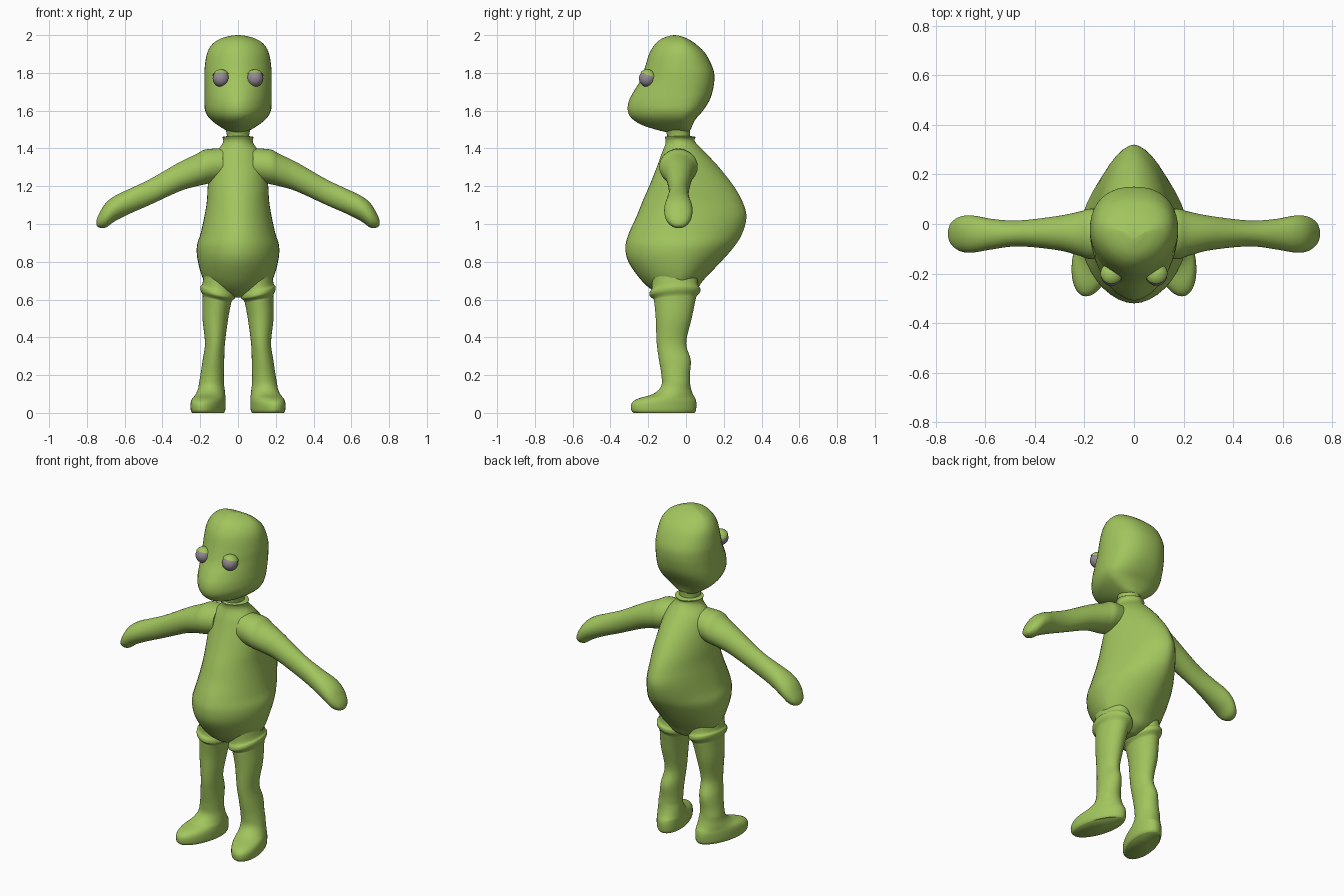
import bpy, bmesh, math
from mathutils import Vector


def material(name, rgb):
    m = bpy.data.materials.new(name)
    m.diffuse_color = (*rgb, 1)
    return m


GREEN = material("leaf_green", (0.36, 0.56, 0.11))
GREY = material("eye_grey", (0.29, 0.26, 0.29))


def finish(name, bm, mat, mirror=False):
    bmesh.ops.recalc_face_normals(bm, faces=bm.faces)
    me = bpy.data.meshes.new(name)
    bm.to_mesh(me)
    bm.free()
    me.materials.append(mat)
    me.shade_smooth()
    me.set_sharp_from_angle(angle=math.radians(60))
    ob = bpy.data.objects.new(name, me)
    bpy.context.collection.objects.link(ob)
    if mirror:
        ob.modifiers.new("mirror", "MIRROR").use_mirror_merge = False
    return ob


def smooth_rows(rows, steps=5):
    """Catmull-Rom interpolation through the section parameters."""
    out = []
    for i in range(len(rows) - 1):
        a, b, c, d = (rows[max(0, min(len(rows) - 1, i + k))] for k in (-1, 0, 1, 2))
        for s in range(steps):
            t = s / steps
            out.append([q + 0.5 * t * (r - p + t * (2*p - 5*q + 4*r - w + t * (3*(q - r) + w - p)))
                        for p, q, r, w in zip(a, b, c, d)])
    return out + [list(rows[-1])]


def spow(v, e):
    return math.copysign(abs(v) ** e, v)


def loft(name, rows, place=lambda x, y, h: (x, y, h), wide=None, nf=2.0, nb=2.0,
         mirror=False, n=40):
    """rows: (height, centre x, half width, front y, back y)."""
    bm = bmesh.new()
    rings = []
    for h, cx, w, yf, yb in smooth_rows(rows):
        yc = (yf + yb) / 2 if wide is None else min(max(wide, yf), yb)
        ring = []
        for k in range(n):
            a = 2 * math.pi * k / n
            c, s = math.cos(a), math.sin(a)
            e = 2 / (nb if s > 0 else nf)
            depth = (yb - yc) if s > 0 else (yc - yf)
            ring.append(bm.verts.new(place(cx + w * spow(c, e), yc + depth * spow(s, e), h)))
        rings.append(ring)
    for r0, r1 in zip(rings, rings[1:]):
        for k in range(n):
            j = (k + 1) % n
            bm.faces.new((r0[k], r0[j], r1[j], r1[k]))
    bm.faces.new(rings[0])
    bm.faces.new(rings[-1])
    return finish(name, bm, GREEN, mirror)


# torso with belly in front, hump behind and a small collar
loft("torso", [
    (0.61, 0, 0.03, -0.10, 0.00), (0.64, 0, 0.12, -0.165, 0.05), (0.70, 0, 0.18, -0.235, 0.09),
    (0.80, 0, 0.212, -0.305, 0.185), (0.88, 0, 0.218, -0.32, 0.255), (0.95, 0, 0.198, -0.303, 0.298),
    (1.04, 0, 0.178, -0.262, 0.32), (1.12, 0, 0.165, -0.23, 0.298), (1.20, 0, 0.16, -0.195, 0.253),
    (1.30, 0, 0.148, -0.155, 0.175), (1.37, 0, 0.125, -0.13, 0.11), (1.42, 0, 0.085, -0.11, 0.06),
    (1.445, 0, 0.078, -0.108, 0.045), (1.46, 0, 0.082, -0.112, 0.05), (1.465, 0, 0.06, -0.10, 0.03)],
    wide=-0.03, nf=1.85, nb=1.7)

# neck
loft("neck", [(1.40, 0, 0.065, -0.10, 0.03), (1.47, 0, 0.059, -0.10, 0.02),
              (1.55, 0, 0.08, -0.13, 0.03)])

# head: boxy behind, tapering to a snout in front
loft("head", [
    (1.485, 0, 0.04, -0.10, 0.01), (1.50, 0, 0.07, -0.16, 0.025), (1.525, 0, 0.11, -0.235, 0.035),
    (1.56, 0, 0.152, -0.288, 0.055), (1.60, 0, 0.174, -0.308, 0.09), (1.65, 0, 0.178, -0.303, 0.122),
    (1.70, 0, 0.178, -0.278, 0.14), (1.76, 0, 0.178, -0.242, 0.15), (1.82, 0, 0.177, -0.22, 0.144),
    (1.90, 0, 0.165, -0.195, 0.105), (1.95, 0, 0.138, -0.165, 0.055), (1.98, 0, 0.095, -0.13, 0.01),
    (1.995, 0, 0.045, -0.09, -0.03), (2.0, 0, 0.004, -0.063, -0.057)],
    wide=-0.03, nf=1.8, nb=2.3)

# arms, lofted along x
loft("arms", [
    (0.08, 1.315, 0.085, -0.13, 0.05), (0.17, 1.303, 0.092, -0.142, 0.062), (0.22, 1.285, 0.085, -0.128, 0.05),
    (0.31, 1.25, 0.077, -0.105, 0.032), (0.465, 1.17, 0.068, -0.09, 0.014), (0.57, 1.122, 0.066, -0.102, 0.02),
    (0.65, 1.083, 0.067, -0.115, 0.034), (0.70, 1.046, 0.065, -0.11, 0.03), (0.735, 1.018, 0.037, -0.085, 0.008),
    (0.748, 1.008, 0.015, -0.058, -0.02), (0.75, 1.005, 0.003, -0.042, -0.036)],
    place=lambda z, y, x: (x, y, z), mirror=True)


# legs with tilted trouser cuffs and feet turned outward
def place_leg(x, y, h):
    cuff = max(0.0, 1 - abs(h - 0.64) / 0.14)
    foot = max(0.0, min(1.0, (0.16 - h) / 0.08))
    return (x + 0.2 * (-y - 0.1) * foot, y, h + cuff * (0.25 * (x - 0.11) + 0.08 * (y + 0.06)))


loft("legs", [
    (0.0, 0.155, 0.078, -0.278, 0.045), (0.015, 0.155, 0.085, -0.29, 0.053), (0.05, 0.155, 0.086, -0.288, 0.055),
    (0.075, 0.154, 0.083, -0.255, 0.05), (0.10, 0.15, 0.076, -0.175, 0.036), (0.14, 0.143, 0.068, -0.132, 0.024),
    (0.20, 0.137, 0.062, -0.13, 0.02), (0.28, 0.13, 0.057, -0.143, 0.025), (0.37, 0.122, 0.053, -0.155, 0.001),
    (0.50, 0.12, 0.068, -0.16, 0.03), (0.59, 0.112, 0.075, -0.168, 0.05), (0.61, 0.109, 0.079, -0.172, 0.056),
    (0.63, 0.107, 0.091, -0.192, 0.074), (0.65, 0.106, 0.092, -0.192, 0.075), (0.67, 0.104, 0.084, -0.18, 0.064),
    (0.73, 0.10, 0.08, -0.18, 0.06)],
    place=place_leg, mirror=True)


# eyes and the lids over their upper part
def ball(name, r, mat, cut=False):
    bm = bmesh.new()
    bmesh.ops.create_uvsphere(bm, u_segments=24, v_segments=16, radius=r)
    if cut:
        bmesh.ops.bisect_plane(bm, geom=bm.verts[:] + bm.edges[:] + bm.faces[:],
                               plane_co=(0, 0, 0.02), plane_no=(0, 0.35, 1), clear_inner=True)
    bmesh.ops.translate(bm, verts=bm.verts, vec=Vector((0.09, -0.205, 1.77)))
    finish(name, bm, mat, mirror=True)


ball("eyes", 0.044, GREY)
ball("eyelids", 0.049, GREEN, cut=True)
